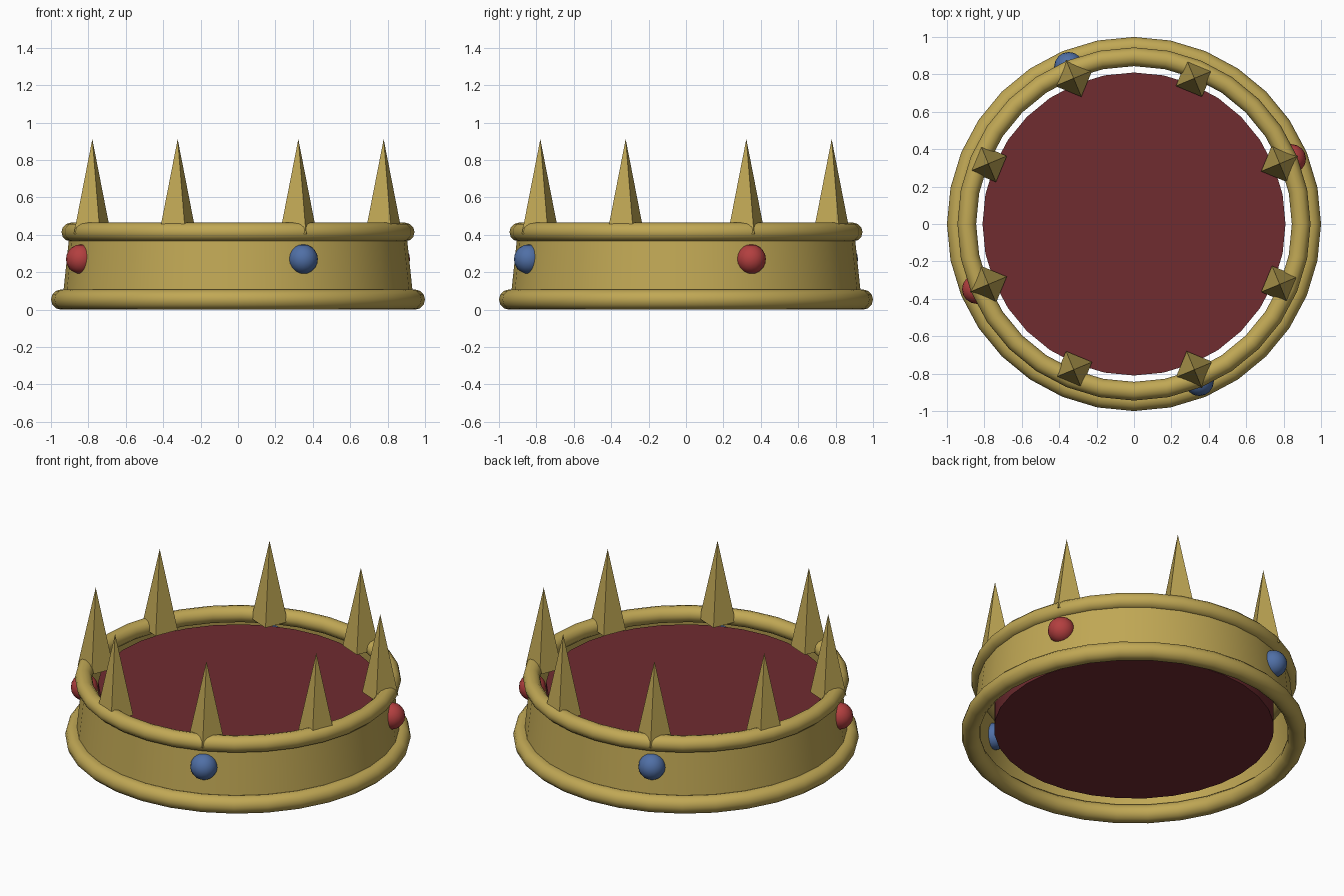
import bpy
from math import radians, cos, sin

if "Cube" in bpy.data.objects:
    bpy.data.objects.remove(bpy.data.objects["Cube"])


def material(name, color):
    m = bpy.data.materials.new(name)
    m.diffuse_color = color
    m.use_nodes = True
    m.node_tree.nodes["Principled BSDF"].inputs["Base Color"].default_value = m.diffuse_color
    return m


gold = material("gold", (0.53, 0.39, 0.09, 1))
velvet = material("velvet", (0.16, 0.025, 0.03, 1))
red = material("red_gem", (0.45, 0.05, 0.05, 1))
blue = material("blue_gem", (0.08, 0.16, 0.38, 1))


def finish(name, mat, smooth=True):
    ob = bpy.context.object
    ob.name = name
    ob.data.materials.append(mat)
    if smooth:
        bpy.ops.object.shade_smooth_by_angle(angle=radians(40))
    return ob


# Rolled rims
for name, major, minor, z in (("base_rim", 0.946, 0.054, 0.054),
                              ("top_rim", 0.894, 0.05, 0.415)):
    bpy.ops.mesh.primitive_torus_add(major_radius=major, minor_radius=minor,
                                     major_segments=32, minor_segments=12,
                                     location=(0, 0, z))
    finish(name, gold)

# Open tapered band between the rims
bpy.ops.mesh.primitive_cone_add(vertices=32, radius1=0.938, radius2=0.9,
                                depth=0.36, end_fill_type='NOTHING',
                                location=(0, 0, 0.235))
finish("band", gold)

# Velvet lining
bpy.ops.mesh.primitive_cylinder_add(vertices=32, radius=0.81, depth=0.305,
                                    location=(0, 0, 0.2325))
finish("velvet_lining", velvet)

# Four-sided spikes, all turned the same way
for i in range(8):
    a = radians(22.5 + 45 * i)
    bpy.ops.mesh.primitive_cone_add(vertices=4, radius1=0.107, radius2=0,
                                    depth=0.507,
                                    location=(0.843 * cos(a), 0.843 * sin(a), 0.6585),
                                    rotation=(0, 0, radians(22.5)))
    finish(f"spike_{i + 1}", gold, smooth=False)

# Gems set in the band, alternating colours
for i in range(4):
    a = radians(22.5 + 90 * i)
    bpy.ops.mesh.primitive_uv_sphere_add(segments=16, ring_count=10, radius=0.079,
                                         location=(0.91 * cos(a), 0.91 * sin(a), 0.27))
    finish(f"gem_{i + 1}", blue if i % 2 else red)
